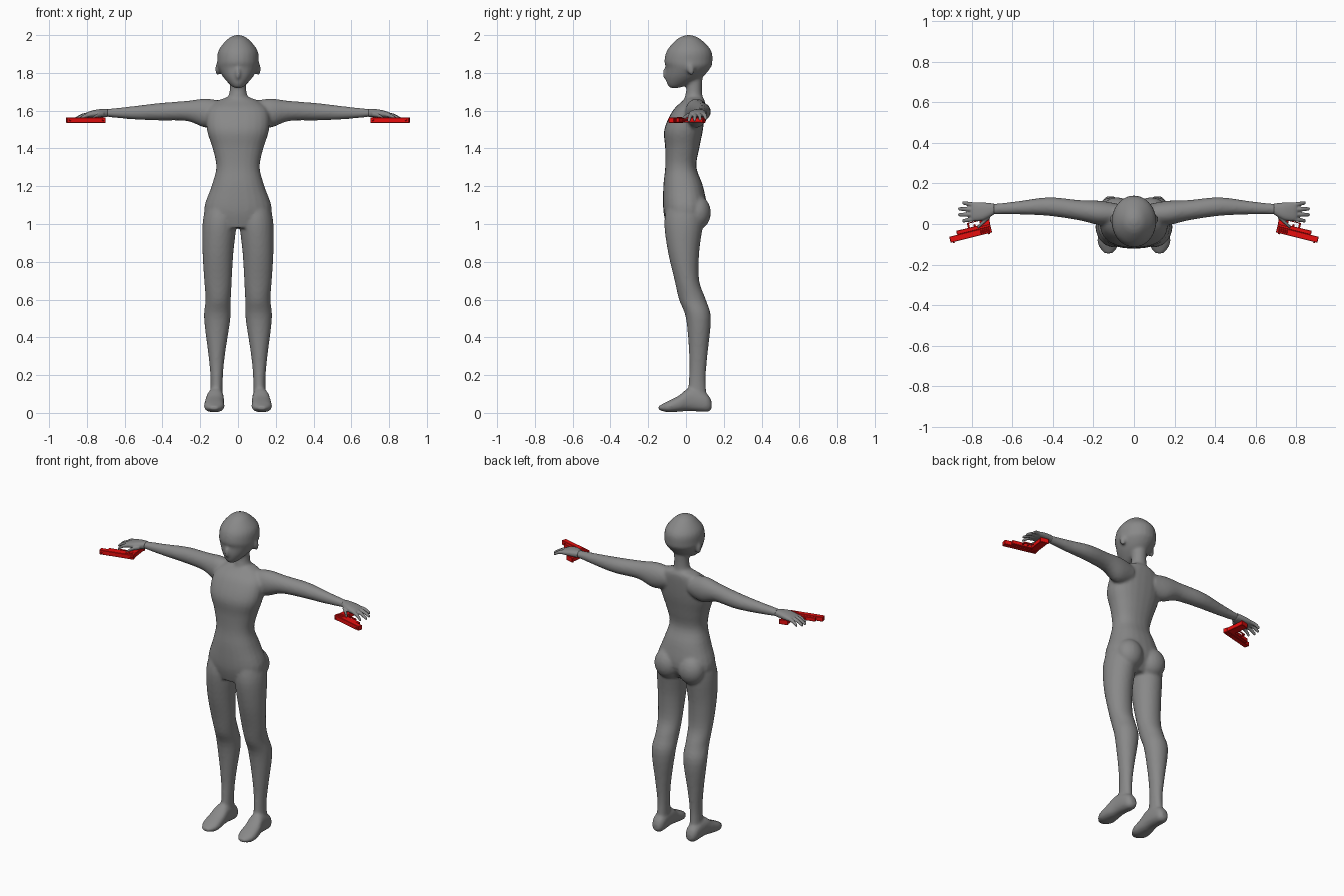
import bpy, bmesh, math
from mathutils import Matrix, Vector

cube = bpy.data.objects.get("Cube")
if cube:
    bpy.data.objects.remove(cube, do_unlink=True)


def material(name, colour):
    mat = bpy.data.materials.new(name)
    mat.use_nodes = True
    mat.diffuse_color = colour
    mat.node_tree.nodes["Principled BSDF"].inputs["Base Color"].default_value = colour
    return mat


grey = material("matte grey", (.25, .25, .25, 1))
red = material("bright red", (.8, .004, .004, 1))


def make_object(name, bm, mat):
    bmesh.ops.recalc_face_normals(bm, faces=bm.faces)
    mesh = bpy.data.meshes.new(name)
    bm.to_mesh(mesh)
    bm.free()
    mesh.materials.append(mat)
    obj = bpy.data.objects.new(name, mesh)
    bpy.context.collection.objects.link(obj)
    return obj


def smooth_rows(rows, steps=4):
    """Pass a smooth curve through the section rows."""
    rows = [Vector(row) for row in rows]
    ends = [rows[0], *rows, rows[-1]]
    result = []
    for before, start, stop, after in zip(ends, ends[1:], ends[2:], ends[3:]):
        leave, arrive = (stop - before) / 2, (after - start) / 2
        for step in range(steps):
            t = step / steps
            bend = (start - stop) * 2 + leave + arrive
            result.append(start + t * (leave + t * (stop - start - leave - bend + t * bend)))
    return result + [rows[-1]]


def loft(bm, axis, sections, side=1, power=2, count=24):
    """Skin rounded sections: place on axis, centre, half width, low, high."""
    rings = []
    for place, centre, half, low, high in smooth_rows(sections.values()):
        ring = []
        for i in range(count):
            angle = math.tau * i / count
            across, along = (math.copysign(abs(f) ** (2 / power), f)
                             for f in (math.cos(angle), math.sin(angle)))
            wide = centre + half * across
            deep = (low + high) / 2 + (high - low) / 2 * along
            x, y, z = {"x": (place, wide, deep), "y": (wide, place, deep),
                       "z": (wide, deep, place)}[axis]
            ring.append(bm.verts.new((x * side, y, z)))
        rings.append(ring)
    for ring, above in zip(rings, rings[1:]):
        for i in range(count):
            bm.faces.new((ring[i - 1], ring[i], above[i], above[i - 1]))
    bm.faces.new(rings[0])
    bm.faces.new(rings[-1])


def ellipsoid(bm, centre, radii, tilt=0):
    matrix = Matrix.Translation(centre) @ Matrix.Rotation(tilt, 4, "X") @ Matrix.Diagonal((*radii, 1))
    bmesh.ops.create_uvsphere(bm, u_segments=20, v_segments=12, radius=1, matrix=matrix)


def blend(obj, voxel, rounds):
    remesh = obj.modifiers.new("Blend", "REMESH")
    remesh.mode = "VOXEL"
    remesh.voxel_size = voxel
    remesh.use_smooth_shade = True
    smooth = obj.modifiers.new("Soften", "SMOOTH")
    smooth.factor = .5
    smooth.iterations = rounds


# Section profiles of the figure
TORSO = {
    "crotch": (.98, 0, .12, -.1, .06),
    "hips": (1.07, 0, .18, -.12, .11),
    "belly": (1.2, 0, .14, -.12, .09),
    "waist": (1.3, 0, .115, -.11, .055),
    "ribs": (1.4, 0, .134, -.11, .07),
    "chest": (1.5, 0, .165, -.115, .09),
    "shoulders": (1.6, 0, .16, -.07, .1),
    "collar": (1.65, 0, .11, -.02, .1),
    "nape": (1.67, 0, .06, 0, .09),
}
NECK = {
    "base": (1.6, 0, .07, -.03, .1),
    "middle": (1.7, 0, .045, 0, .085),
    "top": (1.8, 0, .045, 0, .09),
}
HEAD = {
    "chin": (1.72, 0, .02, -.085, -.04),
    "jaw": (1.74, 0, .045, -.1, .02),
    "mouth": (1.78, 0, .08, -.108, .09),
    "eyes": (1.83, 0, .107, -.107, .132),
    "brow": (1.86, 0, .11, -.115, .14),
    "forehead": (1.92, 0, .103, -.1, .133),
    "crown": (1.98, 0, .054, -.046, .075),
    "top": (2, 0, .014, 0, .03),
}
LEG = {
    "hip": (1.1, .09, .08, -.1, .09),
    "groin": (1, .098, .09, -.115, .09),
    "thigh": (.85, .106, .082, -.095, .07),
    "above knee": (.7, .106, .073, -.06, .07),
    "knee": (.6, .105, .067, -.037, .105),
    "calf": (.5, .11, .07, 0, .132),
    "shin": (.3, .113, .043, .017, .113),
    "ankle": (.17, .113, .032, .015, .104),
    "heel": (.05, .116, .035, 0, .115),
}
FOOT = {
    "heel back": (.136, .116, .018, .02, .06),
    "heel": (.11, .117, .038, .005, .1),
    "instep": (.02, .12, .045, .01, .13),
    "arch": (-.04, .125, .052, .006, .09),
    "ball": (-.1, .126, .052, .004, .06),
    "toes": (-.145, .126, .022, .016, .036),
}
ARM = {
    "inside": (.08, .05, .05, 1.53, 1.65),
    "shoulder": (.17, .055, .06, 1.51, 1.664),
    "upper arm": (.27, .068, .05, 1.545, 1.652),
    "elbow": (.42, .086, .046, 1.548, 1.64),
    "forearm": (.57, .08, .033, 1.555, 1.622),
    "wrist": (.72, .072, .024, 1.57, 1.606),
}
PALM = {
    "wrist": (.69, .074, .027, 1.567, 1.609),
    "thumb root": (.74, .063, .043, 1.563, 1.607),
    "knuckles": (.785, .061, .046, 1.563, 1.597),
    "webbing": (.805, .061, .04, 1.567, 1.588),
}

# Body
body = bmesh.new()
loft(body, "z", TORSO, power=2.3)
loft(body, "z", NECK)
loft(body, "z", HEAD)
ellipsoid(body, (0, -.105, 1.8), (.013, .02, .032), -.2)              # nose
for side in (1, -1):
    ellipsoid(body, (side * .108, .025, 1.82), (.012, .02, .034), .2)  # ear
    ellipsoid(body, (side * .083, .06, 1.06), (.082, .072, .09))       # buttock
    loft(body, "z", LEG, side)
    loft(body, "y", FOOT, side, power=2.4)
    loft(body, "x", ARM, side)
blend(make_object("body", body, grey), .009, 5)


def digit(bm, base, tip, side):
    """Tapered, slightly arched finger."""
    base, tip = Vector(base), Vector(tip)
    rows = {}
    for name, step, radius in (("root", 0, .012), ("joint", .5, .011),
                               ("pad", .9, .009), ("end", 1, .005)):
        p = base.lerp(tip, step)
        p.z += .008 * math.sin(math.pi * step)
        rows[name] = (p.x, p.y, radius, p.z - radius, p.z + radius)
    loft(bm, "x", rows, side, count=12)


def box(bm, left, right, low, high, thick, lean=0):
    """Flat block, sheared sideways by lean."""
    for v in bmesh.ops.create_cube(bm, size=1)["verts"]:
        v.co.x = (left + right) / 2 + v.co.x * (right - left) + lean * (v.co.y + .5) * (high - low)
        v.co.y = (low + high) / 2 + v.co.y * (high - low)
        v.co.z *= thick


for side, label in ((1, "left"), (-1, "right")):
    # Hand with four fanned fingers and a thumb
    hand = bmesh.new()
    loft(hand, "x", PALM, side, power=2.4)
    for i in range(4):
        spread = i - 1.5
        reach = .87 - .01 * spread ** 2
        digit(hand, (.78, .06 + .022 * spread, 1.58),
              (reach, .06 + .03 * spread, 1.55 + .004 * spread), side)
    digit(hand, (.71, .04, 1.58), (.775, -.02, 1.553), side)
    blend(make_object(label + "_hand", hand, grey), .004, 2)

    # Pistol lying flat, muzzle outward and grip toward the hand
    gun = bmesh.new()
    box(gun, 0, .21, -.02, .01, .028)             # slide
    box(gun, 0, .17, .01, .03, .024)              # frame
    box(gun, 0, .05, .02, .12, .026, lean=-.12)   # grip
    box(gun, -.015, .04, .115, .125, .03)         # magazine base
    box(gun, .05, .11, .05, .055, .01)            # guard bottom
    box(gun, .1, .11, .02, .055, .01)             # guard front
    box(gun, .07, .08, .02, .04, .006)            # trigger
    for x in (.01, .19):                          # sights
        box(gun, x, x + .01, -.025, -.02, .008)
    for i in range(5):                            # slide ridges
        x = .01 + i * .01
        box(gun, x, x + .005, -.015, .005, .032)
    place = Matrix.Translation((.705, -.022, 1.55)) @ Matrix.Rotation(math.radians(-14), 4, "Z")
    bmesh.ops.transform(gun, matrix=Matrix.Diagonal((side, 1, 1, 1)) @ place, verts=gun.verts)
    pistol = make_object(label + "_pistol", gun, red)
    bevel = pistol.modifiers.new("Bevel", "BEVEL")
    bevel.width = .002
    bevel.segments = 1
